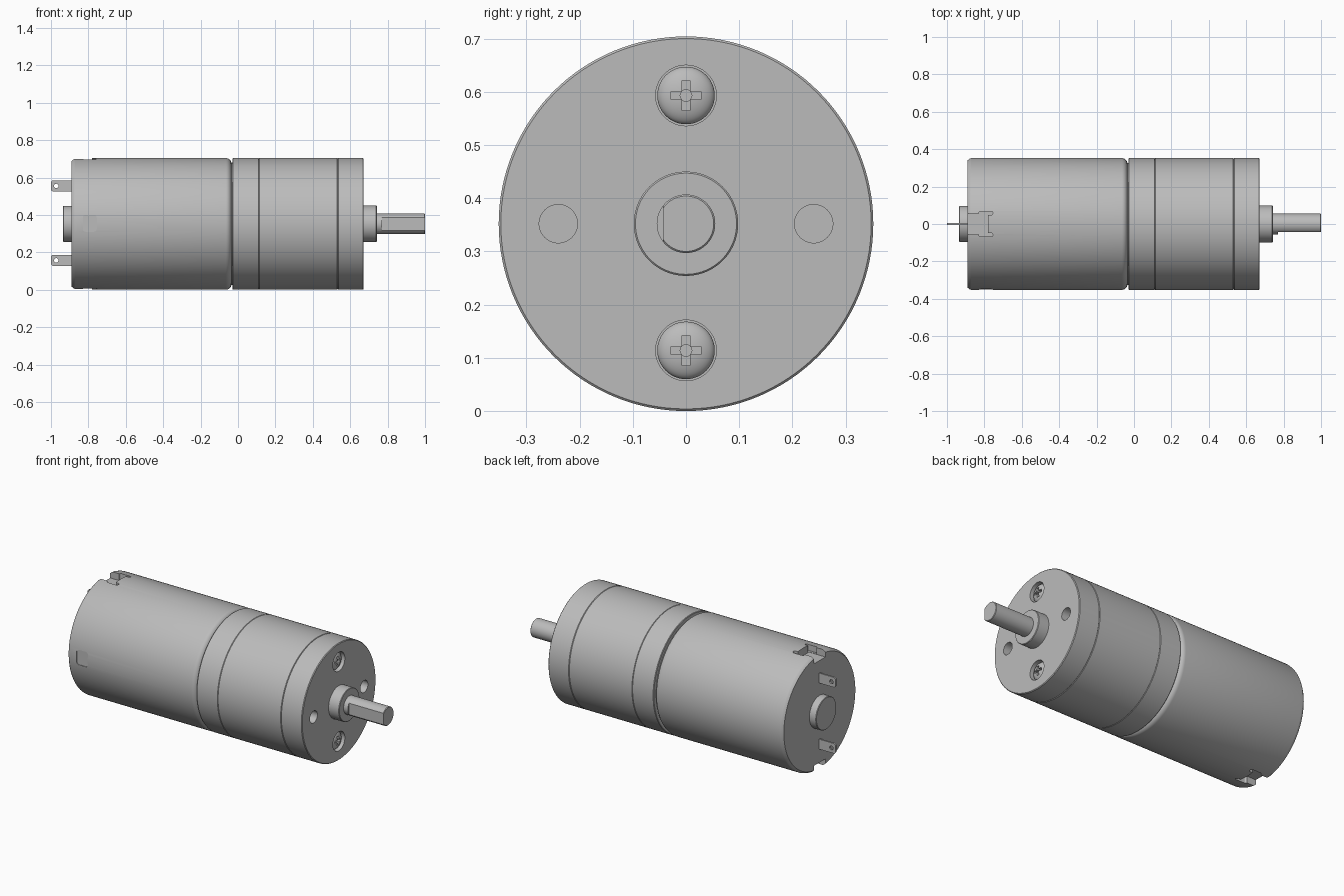
import bpy, bmesh
from math import sin, cos, pi, radians
from mathutils import Matrix, Vector

cube = bpy.data.objects.get("Cube")
if cube:
    bpy.data.objects.remove(cube, do_unlink=True)

R = 0.352          # body radius, also the height of the axis
AXIS = R

metal = bpy.data.materials.new("grey metal")
metal.use_nodes = True
GREY = (0.5, 0.5, 0.5, 1)
metal.diffuse_color = GREY
bsdf = next(n for n in metal.node_tree.nodes if n.type == 'BSDF_PRINCIPLED')
bsdf.inputs["Base Color"].default_value = GREY


def finish(name, bm):
    bmesh.ops.recalc_face_normals(bm, faces=bm.faces)
    me = bpy.data.meshes.new(name)
    bm.to_mesh(me)
    bm.free()
    me.materials.append(metal)
    ob = bpy.data.objects.new(name, me)
    bpy.context.collection.objects.link(ob)
    return ob


def lathe(name, profile, y=0, z=AXIS, n=128):
    """Turn (x, radius) points about an axis along x; both ends are capped."""
    bm = bmesh.new()
    rings = [[bm.verts.new((x, y + r * cos(2 * pi * i / n), z + r * sin(2 * pi * i / n)))
              for i in range(n)] for x, r in profile]
    for a, b in zip(rings, rings[1:]):
        for i in range(n):
            j = (i + 1) % n
            bm.faces.new((a[i], a[j], b[j], b[i]))
    bm.faces.new(rings[0])
    bm.faces.new(rings[-1])
    return finish(name, bm)


def drum(name, x0, x1, r, c=0.003, **kw):
    """Cylinder along x with small chamfers."""
    return lathe(name, [(x0, r - c), (x0 + c, r), (x1 - c, r), (x1, r - c)], **kw)


def rod(name, x0, x1, r, **kw):
    return lathe(name, [(x0, r), (x1, r)], **kw)


def box(name, lo, hi, round_axis=None, radius=0.01):
    """Box between two corners; edges along round_axis may be rounded."""
    lo, hi = Vector(lo), Vector(hi)
    bm = bmesh.new()
    bmesh.ops.create_cube(bm, size=1, matrix=Matrix.Translation((lo + hi) / 2)
                          @ Matrix.Diagonal((*(hi - lo), 1)))
    if round_axis is not None:
        edges = [e for e in bm.edges
                 if abs(e.verts[0].co[round_axis] - e.verts[1].co[round_axis]) > 1e-5]
        bmesh.ops.bevel(bm, geom=edges, offset=radius, segments=6,
                        affect='EDGES', profile=0.5)
    return finish(name, bm)


def cut(target, *cutters):
    bpy.context.view_layer.objects.active = target
    for c in cutters:
        c.hide_render = True
        mod = target.modifiers.new("cut", 'BOOLEAN')
        mod.operation, mod.solver, mod.object = 'DIFFERENCE', 'EXACT', c
        bpy.ops.object.modifier_apply(modifier=mod.name)
        bpy.data.objects.remove(c, do_unlink=True)


# Motor can with a rounded front shoulder
BEND = 0.03
shoulder = [(-0.035 - BEND + BEND * sin(t * pi / 16), R - BEND + BEND * cos(t * pi / 16))
            for t in range(9)]
can = lathe("motor_can", [(-0.89, R - 0.012), (-0.878, R - 0.002), (-0.87, R)] + shoulder)

# Crimp notches with relief slots, top and bottom, and a shallow side dimple
for s in (1, -1):
    z0, z1 = sorted((AXIS + s * (R - 0.045), AXIS + s * (R + 0.05)))
    cut(can, box("notch_cutter", (-0.95, -0.055, z0), (-0.78, 0.055, z1)))
    for t in (1, -1):
        y0, y1 = sorted((t * 0.048, t * 0.068))
        cut(can, box("relief_cutter", (-0.83, y0, z0 + 0.002), (-0.755, y1, z1), 2, 0.009))
cut(can, box("dimple_cutter", (-0.83, -0.5, 0.31), (-0.755, 0.006 - R, 0.40), 1, 0.015))

# Rear boss and the inner neck between motor and gearbox
drum("rear_boss", -0.935, -0.885, 0.097)
rod("neck", -0.05, -0.02, R - 0.025)

# Solder terminals, each with a rounded end and an eyelet
for name, z in (("upper_terminal", 0.555), ("lower_terminal", 0.157)):
    tab = box(name, (-1, -0.005, z - 0.03), (-0.87, 0.005, z + 0.03), 1, 0.014)
    bm = bmesh.new()
    bmesh.ops.create_cone(bm, cap_ends=True, segments=24, radius1=0.012, radius2=0.012, depth=0.1,
                          matrix=Matrix.Translation((-0.972, 0, z)) @ Matrix.Rotation(pi / 2, 4, 'X'))
    cut(tab, finish("eyelet_cutter", bm))

# Gearbox: rear plate, ring gear and front plate
drum("gearbox_rear_plate", -0.03, 0.112, R)
drum("gearbox_ring", 0.112, 0.532, R, c=0.002)
plate = drum("gearbox_front_plate", 0.532, 0.672, R, c=0.004)
for y in (-0.24, 0.24):
    cut(plate, rod("mount_hole_cutter", 0.58, 0.7, 0.036, y=y, n=48))

# Sunken domed screws with cross recesses
for name, z in (("upper_screw", 0.593), ("lower_screw", 0.114)):
    cut(plate, rod("screw_hole_cutter", 0.63, 0.7, 0.057, z=z, n=64))
    dome = [(0.644 + 0.024 * sin(a), 0.054 * cos(a))
            for a in (radians(d) for d in range(0, 88, 8))]
    screw = lathe(name, [(0.625, 0.054)] + dome, z=z, n=64)
    cut(screw,
        box("cross_cutter", (0.648, -0.028, z - 0.0075), (0.7, 0.028, z + 0.0075)),
        box("cross_cutter", (0.648, -0.0075, z - 0.028), (0.7, 0.0075, z + 0.028)),
        rod("tip_cutter", 0.635, 0.7, 0.011, z=z, n=16))

# Front boss and the output shaft with its flat
drum("front_boss", 0.665, 0.742, 0.098)
shaft = drum("output_shaft", 0.73, 1.0, 0.055, n=64)
cut(shaft, box("flat_cutter", (0.77, -0.2, 0.2), (1.1, -0.043, 0.5)))

# Smooth turned surfaces, crisp edges
for ob in bpy.context.scene.objects:
    ob.select_set(ob.type == 'MESH')
bpy.context.view_layer.objects.active = can
bpy.ops.object.shade_smooth_by_angle(angle=radians(30))
